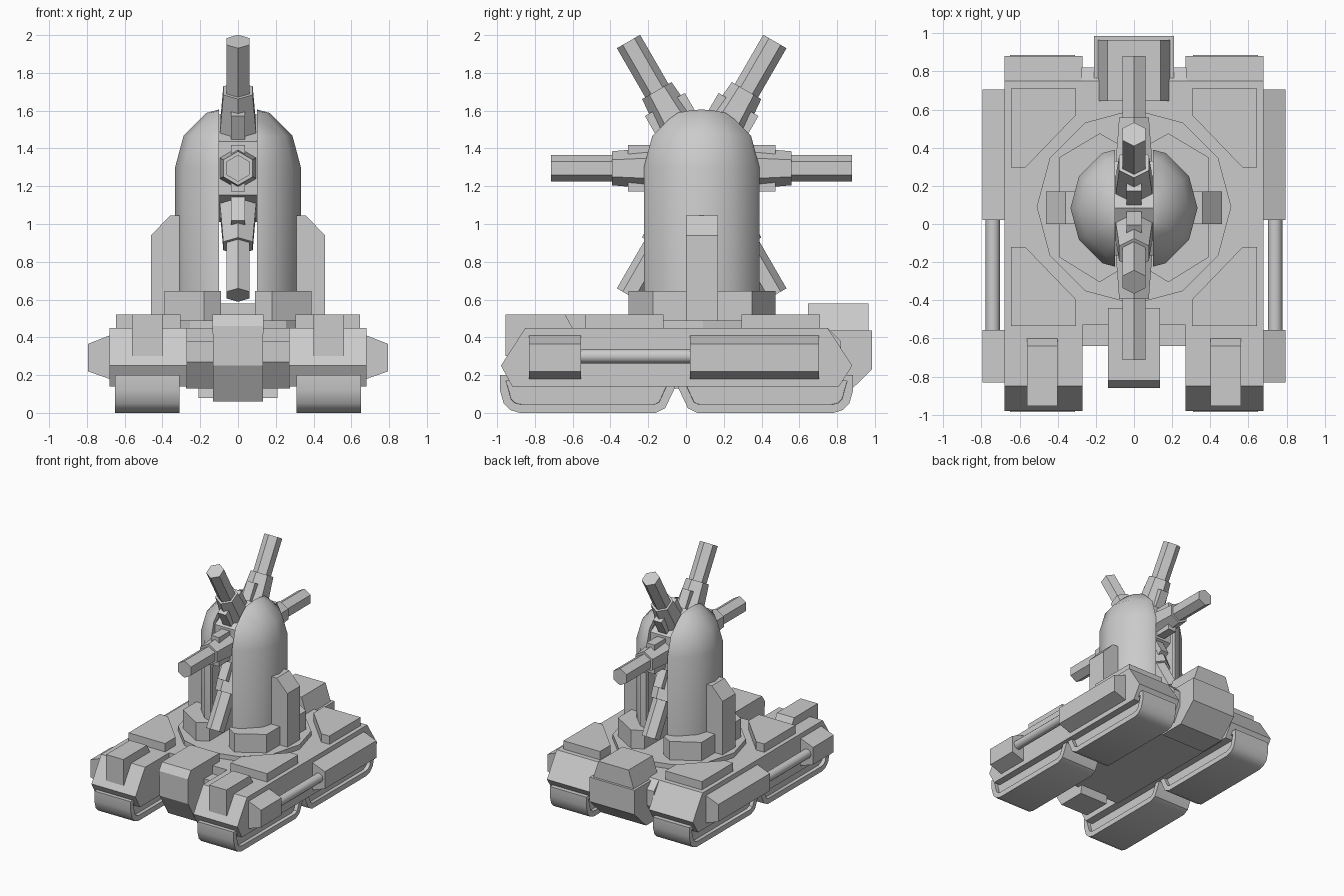
import bpy, bmesh, math
from mathutils import Vector, Matrix

if "Cube" in bpy.data.objects:
    bpy.data.objects.remove(bpy.data.objects["Cube"])

CY, CZ = 0.083, 1.295          # rotor centre


def finish(name, bm, mirror=False, smooth=False):
    bmesh.ops.recalc_face_normals(bm, faces=bm.faces[:])
    me = bpy.data.meshes.new(name)
    bm.to_mesh(me)
    bm.free()
    ob = bpy.data.objects.new(name, me)
    bpy.context.collection.objects.link(ob)
    if mirror:
        m = ob.modifiers.new("mirror", 'MIRROR')
        m.use_clip = False
        m.use_mirror_merge = False
    if smooth:
        bpy.ops.object.select_all(action='DESELECT')
        ob.select_set(True)
        bpy.context.view_layer.objects.active = ob
        bpy.ops.object.shade_smooth_by_angle(angle=math.radians(35))
    return ob


def prism(name, axis, pts, a, b, mirror=False, inset=None, smooth=False):
    """Extrude a 2D profile along an axis; inset=(width, depth) recesses both ends."""
    place = {'x': lambda p, t: (t, p[0], p[1]),
             'y': lambda p, t: (p[0], t, p[1]),
             'z': lambda p, t: (p[0], p[1], t)}[axis]
    bm = bmesh.new()
    lo = [bm.verts.new(place(p, a)) for p in pts]
    hi = [bm.verts.new(place(p, b)) for p in pts]
    caps = [bm.faces.new(lo), bm.faces.new(hi)]
    n = len(pts)
    for i in range(n):
        j = (i + 1) % n
        bm.faces.new((lo[i], lo[j], hi[j], hi[i]))
    bmesh.ops.recalc_face_normals(bm, faces=bm.faces[:])
    if inset:
        for f in caps:
            bmesh.ops.inset_region(bm, faces=[f], thickness=inset[0], depth=0)
            bmesh.ops.inset_region(bm, faces=[f], thickness=0.001, depth=-inset[1])
    return finish(name, bm, mirror, smooth)


def rect(x0, x1, y0, y1):
    return [(x0, y0), (x1, y0), (x1, y1), (x0, y1)]


def ngon(n, r, cx, cy, start=0):
    return [(cx + r * math.cos(start + math.tau * i / n),
             cy + r * math.sin(start + math.tau * i / n)) for i in range(n)]


# Tracks: front pair and rear pair, mirrored about y = -0.05
track = [(-.985, .2), (-.985, .12), (-.965, .05), (-.93, .015), (-.88, 0),
         (-.16, 0), (-.11, .025), (-.06, .13), (-.06, .2)]
prism("front_track", 'x', track, .31, .65, True, (.045, .03), True)
prism("rear_track", 'x', [(-.1 - y, z) for y, z in track], .31, .65, True, (.045, .03), True)

# Track fenders
prism("fender", 'x', [(-.98, .25), (-.85, .45), (.75, .45), (.88, .25), (.81, .14), (-.92, .14)],
      .27, .68, True)

# Side pods joined by a rod
pod = [(.67, .41), (.68, .41), (.795, .365), (.795, .22), (.68, .18), (.67, .18)]
prism("front_side_pod", 'y', pod, -.83, -.555, True)
prism("rear_side_pod", 'y', pod, .02, .705, True)
prism("side_rod", 'y', ngon(12, .038, .74, .30), -.56, .03, True, smooth=True)

# Armour plates on the fenders
plate = [(.305, -.535), (.645, -.535), (.645, -.12), (.57, -.12), (.305, -.395)]
prism("front_plate", 'z', plate, .44, .52, True)
prism("rear_plate", 'z', [(x, .175 - y) for x, y in plate], .44, .52, True)
prism("fender_block", 'x', [(-.955, .30), (-.955, .52), (-.64, .52), (-.595, .44), (-.7, .30)],
      .40, .56, True)

# Centre hull
prism("hull", 'x', [(-.53, .45), (-.53, .38), (-.64, .38), (-.64, .27), (-.53, .13),
                    (.75, .13), (.82, .25), (.82, .38), (.75, .45)], -.275, .275)

# Nose block and its cap
prism("nose", 'x', [(-.855, .42), (-.855, .25), (-.74, .06), (-.5, .06), (-.44, .42)], -.132, .132)
prism("nose_cap", 'x', [(-.86, .42), (-.86, .46), (-.82, .52), (-.44, .52), (-.44, .42)], -.135, .135)

# Rear engine block and tapered cover
prism("engine_block", 'x', [(.6, .08), (.83, .08), (.985, .23), (.985, .435), (.645, .435)], -.21, .21)
prism("engine_cover", 'y', [(-.19, .43), (.19, .43), (.14, .58), (-.14, .58)], .645, .965)

# Turret ring and tower feet
prism("turret_ring", 'z', ngon(12, .51, 0, .09), .44, .49)
prism("tower_foot", 'z', [(.09, -.25), (.18, -.305), (.39, -.175), (.39, .35), (.18, .475), (.09, .425)],
      .48, .645, True)

# Domed towers: a lathed bullet with the middle slot cut away
R = .333
prof = [(0, .5), (R, .5)] + [(R * math.cos(math.radians(a)), 1.30 + R * math.sin(math.radians(a)))
                             for a in (0, 30, 60)] + [(0, 1.30 + R)]
bm = bmesh.new()
vs = [bm.verts.new((r, CY, z)) for r, z in prof]
es = [bm.edges.new((vs[i], vs[i + 1])) for i in range(len(vs) - 1)]
bmesh.ops.spin(bm, geom=vs + es, cent=(0, CY, 0), axis=(0, 0, 1), angle=math.tau, steps=12)
bmesh.ops.remove_doubles(bm, verts=bm.verts[:], dist=1e-4)
cut = bmesh.ops.bisect_plane(bm, geom=bm.verts[:] + bm.edges[:] + bm.faces[:], dist=1e-5,
                             plane_co=(.1, 0, 0), plane_no=(1, 0, 0), clear_inner=True)
edges = [e for e in cut['geom_cut'] if isinstance(e, bmesh.types.BMEdge)]
inner = bmesh.ops.edgeloop_fill(bm, edges=edges)['faces']
bmesh.ops.recalc_face_normals(bm, faces=bm.faces[:])
bmesh.ops.inset_region(bm, faces=inner, thickness=.04, depth=0)
bmesh.ops.inset_region(bm, faces=inner, thickness=.001, depth=-.03)
finish("dome_tower", bm, True, True)

# Side fins
prism("tower_fin", 'y', [(.29, .48), (.46, .48), (.46, .94), (.36, 1.045), (.29, 1.045)],
      .0, .17, True)

# Rotor hub
prism("rotor_hub", 'x', ngon(6, .285, CY, CZ, math.pi / 6), -.1, .1)


def radial(name, ang, d0, d1, r0, r1, smooth=False):
    """Six-sided cone frustum pointing outward from the rotor centre."""
    bm = bmesh.new()
    bmesh.ops.create_cone(bm, cap_ends=True, segments=6, radius1=r0, radius2=r1, depth=d1 - d0)
    spin_y = Matrix.Rotation(math.pi / 2 - ang, 4, Vector((-1, 0, 0)))
    bm.transform(Matrix.Translation((0, CY, CZ)) @ spin_y @ Matrix.Translation((0, 0, (d0 + d1) / 2)))
    return finish(name, bm, False, smooth)


# Six barrels with sleeves and sight blocks
for i in range(6):
    a = math.radians(60 * i)
    length = .797 if i % 3 == 0 else .775
    radial("barrel_%d" % i, a, .4, length, .071, .071, True)
    radial("sleeve_%d" % i, a, .2, .38, .115, .098)
    radial("collar_%d" % i, a, .38, .475, .098, .09)
    c, s = math.cos(a), math.sin(a)
    block = [(CY + d * c - t * s, CZ + d * s + t * c)
             for d, t in rect(.24, .39, -.122, .122)]
    prism("sleeve_block_%d" % i, 'x', block, -.038, .038)
